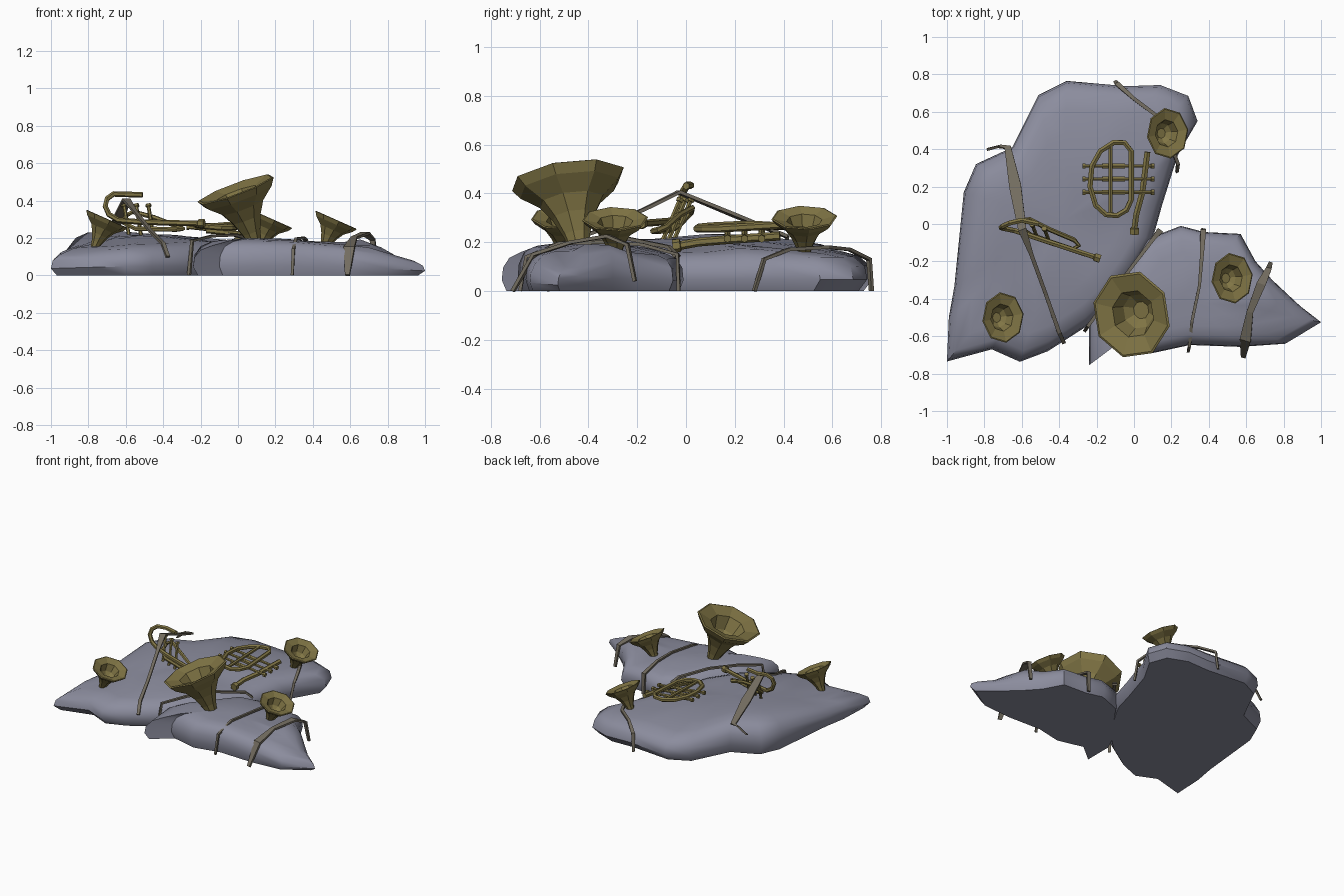
import bpy, bmesh, math
from mathutils import Vector

if "Cube" in bpy.data.objects:
    bpy.data.objects.remove(bpy.data.objects["Cube"])


def material(name, rgb):
    m = bpy.data.materials.new(name)
    m.diffuse_color = (*rgb, 1)
    m.use_nodes = True
    m.node_tree.nodes["Principled BSDF"].inputs["Base Color"].default_value = m.diffuse_color
    return m


BAG = material("slate_grey", (0.26, 0.265, 0.34))
BRASS = material("dull_brass", (0.22, 0.18, 0.06))
STRAP = material("worn_leather", (0.17, 0.15, 0.115))


def finish(name, bm, mat, smooth=False):
    bmesh.ops.recalc_face_normals(bm, faces=bm.faces)
    me = bpy.data.meshes.new(name)
    bm.to_mesh(me)
    bm.free()
    me.materials.append(mat)
    for p in me.polygons:
        p.use_smooth = smooth
    ob = bpy.data.objects.new(name, me)
    bpy.context.collection.objects.link(ob)
    if smooth:
        bpy.context.view_layer.objects.active = ob
        ob.select_set(True)
        bpy.ops.object.shade_smooth_by_angle(angle=math.radians(45))
        ob.select_set(False)
    return ob


def skin(bm, rings):
    for a, b in zip(rings, rings[1:]):
        n = len(a)
        for i in range(n):
            bm.faces.new((a[i], a[(i + 1) % n], b[(i + 1) % n], b[i]))


def cloth_mound(name, outline, centre, bumps):
    """Outline rings shrink to the centre; bumps (x, y, z) set the uneven top."""
    bm = bmesh.new()

    def height(x, y):
        w = [(1 / (math.hypot(x - a, y - b) ** 3 + 0.0004), h) for a, b, h in bumps]
        return sum(k * h for k, h in w) / sum(k for k, h in w)

    rings = []
    cx, cy = centre
    for s, f in ((.95, 0), (1, .28), (.985, .6), (.92, .84), (.8, .96), (.62, 1), (.42, 1), (.2, 1)):
        ring = []
        for ox, oy in outline:
            x, y = cx + (ox - cx) * s, cy + (oy - cy) * s
            ring.append(bm.verts.new((x, y, f * height(x, y))))
        rings.append(ring)
    skin(bm, rings)
    bm.faces.new(rings[0][::-1])
    tip = bm.verts.new((cx, cy, height(cx, cy)))
    last = rings[-1]
    for i in range(len(last)):
        bm.faces.new((last[i], last[(i + 1) % len(last)], tip))
    return finish(name, bm, BAG, True)


def horn(name, base, axis, size, stretch=1.12):
    """Eight-sided flared bell: outside, rolled rim, then inside."""
    prof = [(0.16, -0.1), (0.24, 0.2), (0.38, 0.55), (0.56, 0.85), (0.88, 1.12), (1.0, 1.3),
            (0.95, 1.32), (0.54, 1.2), (0.4, 0.8), (0.2, 0.62)]
    bm = bmesh.new()
    q = Vector(axis).to_track_quat('Z', 'Y')
    rings = []
    for r, z in prof:
        ring = []
        for i in range(8):
            a = math.tau * i / 8 + 0.15
            v = q @ (Vector((r * math.cos(a), r * math.sin(a), z)) * size)
            v.y *= stretch
            ring.append(bm.verts.new(Vector(base) + v))
        rings.append(ring)
    skin(bm, rings)
    bm.faces.new(rings[0])
    bm.faces.new(rings[-1])
    return finish(name, bm, BRASS)


def tube(name, pts, r, radii=None, cyclic=False, sides=6):
    """Sweep a polygon along a path."""
    bm = bmesh.new()
    P = [Vector(p) for p in pts]
    n = len(P)
    rings = []
    ref = None
    for i in range(n):
        a = P[(i - 1) % n] if cyclic or i > 0 else P[i]
        b = P[(i + 1) % n] if cyclic or i < n - 1 else P[i]
        t = (b - a).normalized()
        if ref is None:
            ref = Vector((0, 0, 1)) if abs(t.z) < 0.8 else Vector((1, 0, 0))
        ref = (ref - t * ref.dot(t)).normalized()
        o = t.cross(ref)
        rr = radii[i] if radii else r
        rings.append([bm.verts.new(P[i] + (ref * math.cos(math.tau * k / sides)
                      + o * math.sin(math.tau * k / sides)) * rr) for k in range(sides)])
    skin(bm, rings + rings[:1] if cyclic else rings)
    if not cyclic:
        bm.faces.new(rings[0])
        bm.faces.new(rings[-1])
    return finish(name, bm, BRASS)


def strap(name, pts, thick=0.014):
    """Ribbon through points of x, y, z, width."""
    bm = bmesh.new()
    P = [Vector(p[:3]) for p in pts]
    d = P[-1] - P[0]
    side = Vector((d.y, -d.x, 0)).normalized()
    rings = []
    for i, p in enumerate(P):
        t = (P[min(i + 1, len(P) - 1)] - P[max(i - 1, 0)]).normalized()
        up = side.cross(t).normalized() * thick / 2
        s = side * pts[i][3] / 2
        rings.append([bm.verts.new(p + v) for v in (s + up, up - s, -s - up, s - up)])
    skin(bm, rings)
    bm.faces.new(rings[0])
    bm.faces.new(rings[-1])
    return finish(name, bm, STRAP)


# Two cloth mounds meeting along a diagonal crease
left = [(-1, -.735), (-.99, -.5), (-.96, -.33), (-.91, .17), (-.845, .32), (-.65, .41), (-.51, .69),
        (-.36, .765), (-.04, .737), (.14, .743), (.29, .685), (.34, .55), (.235, .37), (.2, .26),
        (.15, .1), (.1, -.08), (0, -.25), (-.15, -.45), (-.25, -.545), (-.46, -.68), (-.61, -.737),
        (-.76, -.67)]
cloth_mound("large_cloth_mound", left, (-.38, .02),
            [(-.84, .12, .24), (-.65, .1, .235), (-.68, .32, .23), (-.4, .2, .22), (-.2, .25, .205),
             (-.03, .28, .185), (.01, 0, .16), (.13, .48, .16), (-.25, .66, .17), (-.75, -.48, .16),
             (-.4, -.55, .175), (-.5, -.22, .215), (-.12, -.4, .19), (-.95, -.42, .15), (-1, -.73, .13)])
right = [(-.24, -.755), (-.24, -.535), (-.19, -.43), (-.05, -.25), (.07, -.08), (.25, -.01),
         (.375, -.043), (.57, -.053), (.65, -.2), (.74, -.3), (.89, -.44), (1, -.525), (.81, -.64),
         (.57, -.657), (.3, -.647), (.1, -.69), (-.1, -.64)]
cloth_mound("small_cloth_mound", right, (.27, -.37),
            [(.07, -.45, .2), (.22, -.35, .2), (.36, -.32, .19), (.48, -.29, .155), (.67, -.35, .205),
             (.6, -.58, .16), (.88, -.5, .1), (1, -.525, .08), (.3, -.58, .185), (-.22, -.7, .16),
             (-.12, -.5, .19), (.3, -.06, .155), (.1, -.16, .18), (.56, -.1, .15)])

# Flared bells
horn("large_horn_bell", (.085, -.44, .19), (-.34, -.14, .93), .222, 1.08)
for n, b in (("left_horn_bell", (-.765, -.5, .155)), ("right_horn_bell", (.46, -.29, .15)),
             ("back_horn_bell", (.115, .485, .155))):
    horn(n, b, (.4, 0, .9), .122)

# Valve horn lying flat
tube("flat_horn_ring", [(-.015, .39, .27), (-.05, .435, .27), (-.11, .435, .265), (-.18, .39, .265),
     (-.225, .31, .27), (-.235, .2, .27), (-.205, .1, .265), (-.15, .05, .26), (-.09, .045, .255),
     (-.04, .075, .255), (-.015, .13, .255)], .016, cyclic=True)
tube("flat_horn_inner_pipe", [(-.125, .42, .265), (-.125, .06, .255)], .012)
tube("flat_horn_main_pipe", [(.072, .385, .225), (.045, .17, .21), (.012, .05, .2), (.003, -.02, .187),
     (.003, -.025, .187), (.003, -.055, .183)], 0, (.018, .018, .018, .018, .027, .027))
for y in (.17, .24, .31):
    tube("flat_horn_valve", [(-.275, y, .258), (-.26, y, .257), (-.2595, y, .257), (.09, y, .217),
         (.091, y, .217), (.108, y, .214)], 0, (.016, .016, .01, .01, .016, .016))
    tube("flat_horn_valve_case", [(-.17, y, .24), (-.05, y, .228)], .015)

# Valve horn standing on edge
tube("standing_horn_main_pipe", [(-.51, .0, .43), (-.6, .02, .433), (-.665, .005, .435), (-.7, -.01, .41),
     (-.71, -.02, .37), (-.69, -.025, .325), (-.64, -.035, .295), (-.52, -.075, .285), (-.215, -.175, .277),
     (-.21, -.177, .277), (-.18, -.187, .277)], 0, [.015] * 9 + [.024, .024])
tube("standing_horn_second_pipe", [(-.6, .02, .32), (-.56, .025, .34), (-.45, -.03, .31), (-.32, -.085, .26),
     (-.295, -.115, .25), (-.33, -.135, .245), (-.55, -.06, .25), (-.61, -.02, .28)], .013, cyclic=True)
for x in (-.59, -.525, -.46):
    y = -.05 - (x + .525) * .35
    tube("standing_horn_valve", [(x - .02, y + .05, .38), (x - .018, y + .045, .367), (x - .018, y + .0445, .366),
         (x + .01, y - .03, .19)], 0, (.016, .016, .01, .01))

# Leather straps tying the bundle
strap("left_strap", [(-.78, .4, .17, .015), (-.72, .415, .22, .02), (-.675, .41, .225, .035),
      (-.635, .2, .31, .065), (-.597, -.03, .405, .045), (-.55, -.16, .34, .022), (-.47, -.38, .24, .02),
      (-.4, -.58, .17, .022), (-.375, -.635, .1, .02)])
strap("centre_strap", [(.14, -.035, .14, .035), (.11, -.07, .18, .022), (-.02, -.24, .215, .018),
      (-.14, -.4, .21, .018), (-.245, -.545, .185, .018), (-.262, -.57, 0, .018)])
strap("narrow_strap", [(.372, -.03, .0, .02), (.37, -.035, .15, .03), (.362, -.18, .19, .02), (.35, -.33, .2, .016),
      (.31, -.52, .195, .016), (.296, -.655, .14, .016), (.29, -.68, 0, .015)])
strap("right_strap", [(.73, -.21, .04, .02), (.72, -.24, .19, .03), (.68, -.32, .225, .05), (.62, -.47, .2, .035),
      (.595, -.62, .15, .06), (.585, -.71, 0, .025)])
strap("back_strap", [(-.1, .76, 0, .018), (-.09, .75, .13, .025), (0, .67, .17, .02), (.12, .58, .18, .02),
      (.2, .42, .17, .02), (.235, .32, .13, .018), (.23, .28, 0, .015)])
